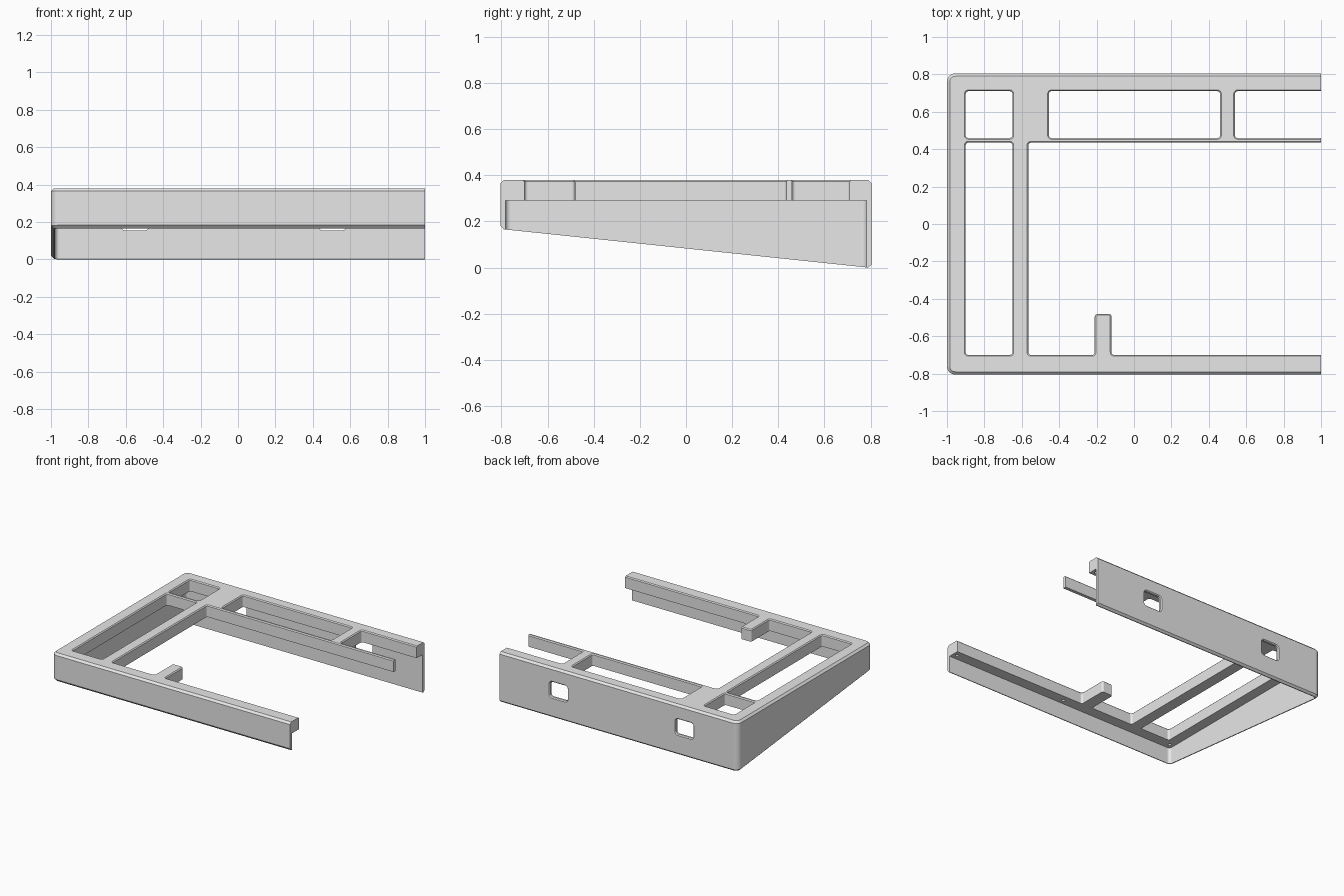
import bpy
import bmesh
from math import cos, sin, pi
from mathutils import Vector, Matrix

TOP, PLATE_BOTTOM, WALL, CHAMFER = 0.38, 0.29, 0.022, 0.015
STEPS = 8

cube = bpy.data.objects.get("Cube")
if cube:
    bpy.data.objects.remove(cube, do_unlink=True)

grey = bpy.data.materials.new("light grey plastic")
grey.use_nodes = True
grey.diffuse_color = (0.8, 0.8, 0.8, 1)
grey.node_tree.nodes["Principled BSDF"].inputs["Base Color"].default_value = (0.8, 0.8, 0.8, 1)


def outline(corners, radius, grow):
    """Counter-clockwise right-angled outline, grown outward, with round corners."""
    pts = [Vector(c) for c in corners]
    result = []
    for i, p in enumerate(pts):
        u = (pts[i - 1] - p).normalized()
        v = (pts[(i + 1) % len(pts)] - p).normalized()
        convex = u.cross(v) < 0
        p = p + grow * (Vector((-u.y, u.x)) + Vector((v.y, -v.x)))
        r = max(radius + (grow if convex else -grow), 0.002)
        c = p + r * (u + v)
        for s in range(STEPS + 1):
            t = s / STEPS * pi / 2
            result.append(c - r * (v * cos(t) + u * sin(t)))
    return result


def prism(name, corners, radius, rings, matrix=Matrix()):
    """Solid lofted through rings of (growth, height); height may depend on y."""
    bm = bmesh.new()
    loops = []
    for grow, z in rings:
        pts = outline(corners, radius, grow)
        loops.append([bm.verts.new((p.x, p.y, z(p.y) if callable(z) else z)) for p in pts])
    bm.faces.new(loops[0][::-1])
    bm.faces.new(loops[-1])
    n = len(loops[0])
    for a, b in zip(loops, loops[1:]):
        for i in range(n):
            j = (i + 1) % n
            bm.faces.new((a[i], a[j], b[j], b[i]))
    bm.transform(matrix)
    bmesh.ops.recalc_face_normals(bm, faces=bm.faces)
    mesh = bpy.data.meshes.new(name)
    bm.to_mesh(mesh)
    bm.free()
    mesh.materials.append(grey)
    obj = bpy.data.objects.new(name, mesh)
    bpy.context.collection.objects.link(obj)
    return obj


def rect(x0, x1, y0, y1):
    return [(x0, y0), (x1, y0), (x1, y1), (x0, y1)]


def cut(body, cutter):
    cutter.hide_render = True
    mod = body.modifiers.new(cutter.name, "BOOLEAN")
    mod.operation, mod.solver, mod.object = "DIFFERENCE", "EXACT", cutter
    bpy.context.view_layer.objects.active = body
    bpy.ops.object.modifier_apply(modifier=mod.name)
    bpy.data.objects.remove(cutter, do_unlink=True)


def slant(y):
    return 0.083 - 0.105 * y


# Outer shell: wedge with chamfered top and bottom rims
footprint = rect(-1, 1.3, -0.805, 0.805)
case = prism("case_frame", footprint, 0.045, [
    (-CHAMFER, slant), (0, lambda y: slant(y) + CHAMFER),
    (0, TOP - CHAMFER), (-CHAMFER, TOP)])

# Hollow underside
cut(case, prism("cavity", rect(-1, 1.6, -0.805, 0.805), 0.045,
                [(-WALL, -0.2), (-WALL, PLATE_BOTTOM)]))

# Openings in the top plate, the largest one leaving a tab at the front
main_opening = [(-0.565, -0.70), (-0.21, -0.70), (-0.21, -0.48), (-0.12, -0.48),
                (-0.12, -0.70), (1.6, -0.70), (1.6, 0.435), (-0.565, 0.435)]
openings = [rect(-0.9, -0.65, 0.46, 0.71), rect(-0.455, 0.46, 0.46, 0.71),
            rect(0.54, 1.6, 0.46, 0.71), rect(-0.9, -0.65, -0.70, 0.435), main_opening]
for corners in openings:
    cut(case, prism("opening", corners, 0.015,
                    [(0, 0.2), (0, TOP - 0.007), (0.017, TOP + 0.01)]))

# Port windows through the back wall
stand_up = Matrix.Rotation(pi / 2, 4, "X")
for x in (-0.55, 0.505):
    cut(case, prism("port", rect(x - 0.073, x + 0.073, 0.155, 0.27), 0.02,
                    [(0.017, -0.815), (0, -0.798), (0, -0.75)], stand_up))

# Blind screw holes under the plate
for x in (-0.945, 0.01, 0.965):
    for y in (-0.745, 0.745):
        cut(case, prism("screw_hole", rect(x - 0.012, x + 0.012, y - 0.012, y + 0.012),
                        0.0119, [(0, 0.25), (0, 0.34)]))

# Flat open end on the left side
cut(case, prism("end_trim", rect(1, 2, -1, 1), 0.01, [(0, -0.5), (0, 1)]))

# Smooth the small fillets, keep chamfers crisp
bpy.ops.object.select_all(action="DESELECT")
case.select_set(True)
bpy.context.view_layer.objects.active = case
bpy.ops.object.shade_smooth_by_angle(angle=pi / 6)
weighted = case.modifiers.new("clean_shading", "WEIGHTED_NORMAL")
weighted.keep_sharp = True
